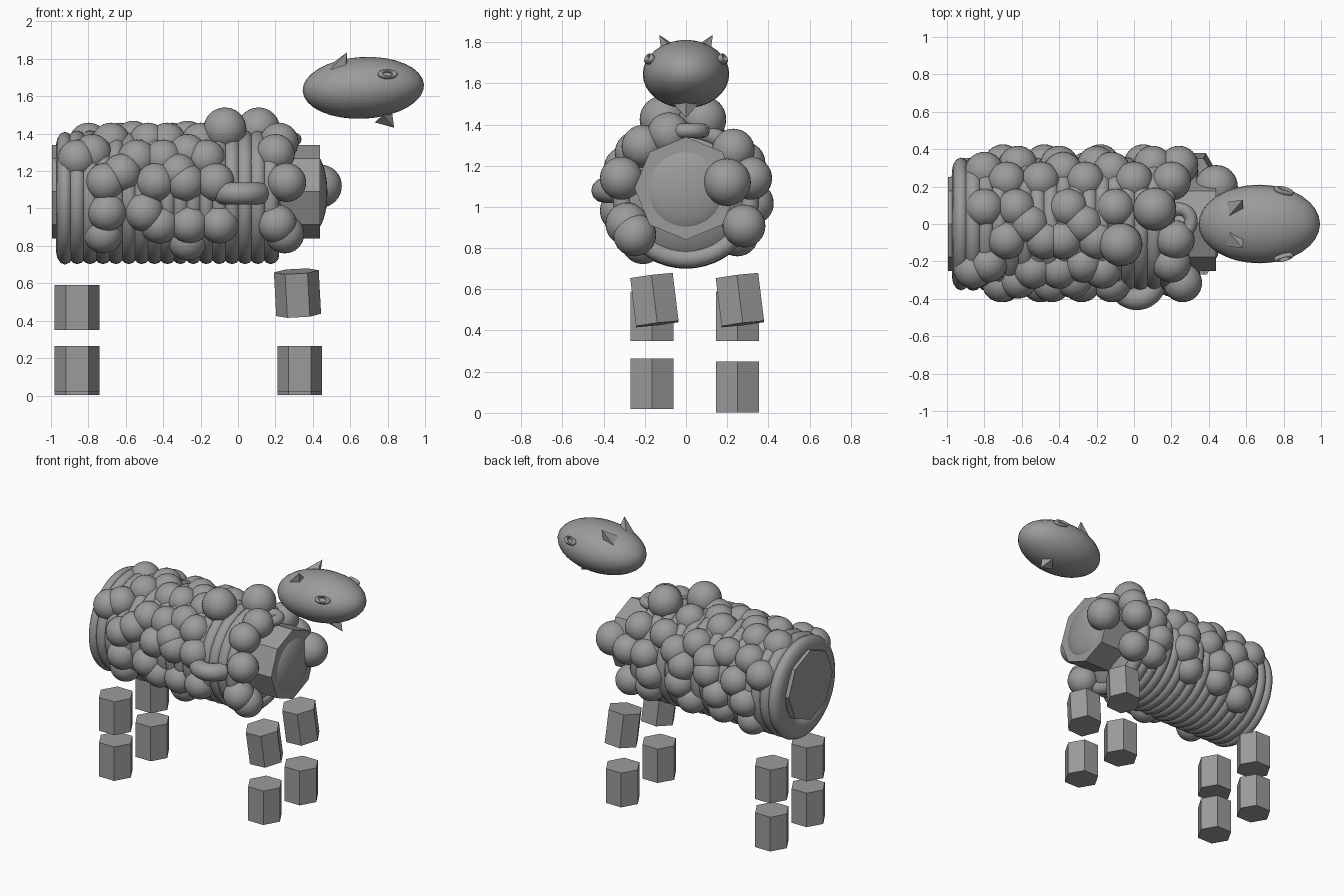
import bpy, math
from mathutils import Vector

if "Cube" in bpy.data.objects:
    bpy.data.objects.remove(bpy.data.objects["Cube"], do_unlink=True)

grey = bpy.data.materials.new("mid_grey")
grey.use_nodes = True
color = (0.33, 0.33, 0.33, 1)
grey.diffuse_color = color
grey.node_tree.nodes["Principled BSDF"].inputs["Base Color"].default_value = color

AXIS_Z = 1.06          # height of the body axis
ALONG_X = (0, math.pi / 2, 0)


def finish(name, scale=None, smooth=True):
    """Name, scale, colour and shade the object just added."""
    ob = bpy.context.object
    ob.name = name
    if scale:
        ob.scale = scale
    ob.data.materials.append(grey)
    if smooth:
        bpy.ops.object.shade_smooth()
    return ob


def ball(name, location, radius=1, scale=None):
    bpy.ops.mesh.primitive_uv_sphere_add(
        segments=32, ring_count=16, radius=radius, location=location)
    return finish(name, scale)


def ring(name, location, major, minor, rotation=(0, 0, 0), scale=None):
    bpy.ops.mesh.primitive_torus_add(
        major_segments=48, minor_segments=12, major_radius=major,
        minor_radius=minor, location=location, rotation=rotation)
    return finish(name, scale)


def prism(name, sides, radius, depth, location, rotation=(0, 0, 0)):
    bpy.ops.mesh.primitive_cylinder_add(
        vertices=sides, radius=radius, depth=depth,
        location=location, rotation=rotation)
    return finish(name, smooth=False)


def spike(name, base, tip, radius, sides=4):
    """Cone pointing from base to tip."""
    base, tip = Vector(base), Vector(tip)
    direction = tip - base
    bpy.ops.mesh.primitive_cone_add(
        vertices=sides, radius1=radius, depth=direction.length,
        location=(base + tip) / 2,
        rotation=direction.to_track_quat("Z", "Y").to_euler())
    return finish(name, smooth=False)


# Octagonal body core with a domed chest and a rounded shoulder behind it
prism("body_core", 8, 0.25, 1.435, (-0.278, 0, 1.09), ALONG_X)
ball("chest", (0.4, 0, 1.085), scale=(0.078, 0.21, 0.21))
ball("shoulder", (0.1, 0, AXIS_Z), scale=(0.17, 0.345, 0.345))

# Wool hoops around the body
ring("rear_hoop", (-0.925, 0, 1.055), 0.28, 0.075, ALONG_X, (1, 1, 0.65))
for i in range(16):
    ring("wool_hoop", (-0.86 + 0.069 * i, 0, AXIS_Z), 0.312, 0.045, ALONG_X)

# Wool balls: angle from the top towards the right flank, then x positions
rows = {
    0: (-0.56, -0.27),
    15: (-0.68, -0.48, -0.38, -0.2, 0.22),
    40: (-0.78, -0.27, 0.2),
    48: (-0.86, -0.54, -0.4, -0.17),
    65: (-0.62, -0.32),
    75: (-0.71, -0.44, -0.28, -0.12, 0.26),
    105: (-0.7, -0.5),
    118: (-0.42, -0.26, -0.1, 0.21),
    130: (-0.72, 0.25),
    140: (-0.27,),
    -15: (-0.8, -0.63, -0.35, -0.1),
    -45: (-0.68, -0.5, -0.26, 0, 0.2),
    -60: (-0.8, -0.38, -0.12),
    -75: (-0.62, -0.4, -0.2, 0.1, 0.24),
    -98: (-0.7, -0.48, -0.18, 0.05),
    -120: (-0.5, -0.25, 0.08, 0.24),
    -130: (-0.71,),
}
for degrees, positions in rows.items():
    a = math.radians(degrees)
    # The fleece is fuller on the flanks than along the back
    y = -0.325 * math.sin(a)
    z = AXIS_Z + 0.305 * math.cos(a)
    for x in positions:
        ball("wool_ball", (x, y, z), 0.104)

# Larger stray wool balls on the shoulders and chest
ball("shoulder_ball", (-0.07, -0.11, 1.425), 0.115)
ball("shoulder_ball", (0.11, 0.08, 1.425), 0.115)
ball("chest_ball", (0.44, 0.2, 1.12), 0.115)

# Flat wool curls
ring("side_curl", (0.015, -0.3, 1.08), 0.1, 0.06)
ring("top_curl", (0.24, 0.015, 1.37), 0.065, 0.035)

# Head, eyes, ears and beard
head = ball("head", (0.67, 0, 1.645), scale=(0.325, 0.21, 0.165))
head.rotation_euler.y = math.radians(-3)
for side, label in ((1, "left"), (-1, "right")):
    ring(label + "_eye", (0.8, side * 0.178, 1.718), 0.04, 0.014,
         (math.radians(-62 * side), 0, math.radians(-15 * side)),
         (1, 0.5, 1))
    spike(label + "_ear", (0.54, side * 0.08, 1.745),
          (0.583, side * 0.13, 1.835), 0.058)
spike("beard", (0.775, 0, 1.5), (0.835, 0, 1.432), 0.06)


# Floating hexagonal leg segments
def leg_part(name, x, y, bottom, top, lean=(0, 0)):
    ob = prism(name, 6, 0.12, top - bottom, (x, y, (bottom + top) / 2))
    ob.rotation_mode = "ZYX"
    ob.rotation_euler = (math.radians(lean[0]), math.radians(lean[1]),
                         math.pi / 6)


for label, y, low, high in (("right", -0.165, 0.02, 0.265),
                            ("left", 0.25, 0.003, 0.25)):
    leg_part(label + "_rear_upper_leg", -0.86, y, 0.35, 0.59)
    leg_part(label + "_rear_lower_leg", -0.86, y, low, high)
    leg_part(label + "_front_upper_leg", 0.318, y + 0.012, 0.43, 0.665,
             (7, -3))
    leg_part(label + "_front_lower_leg", 0.33, y, low, high)
